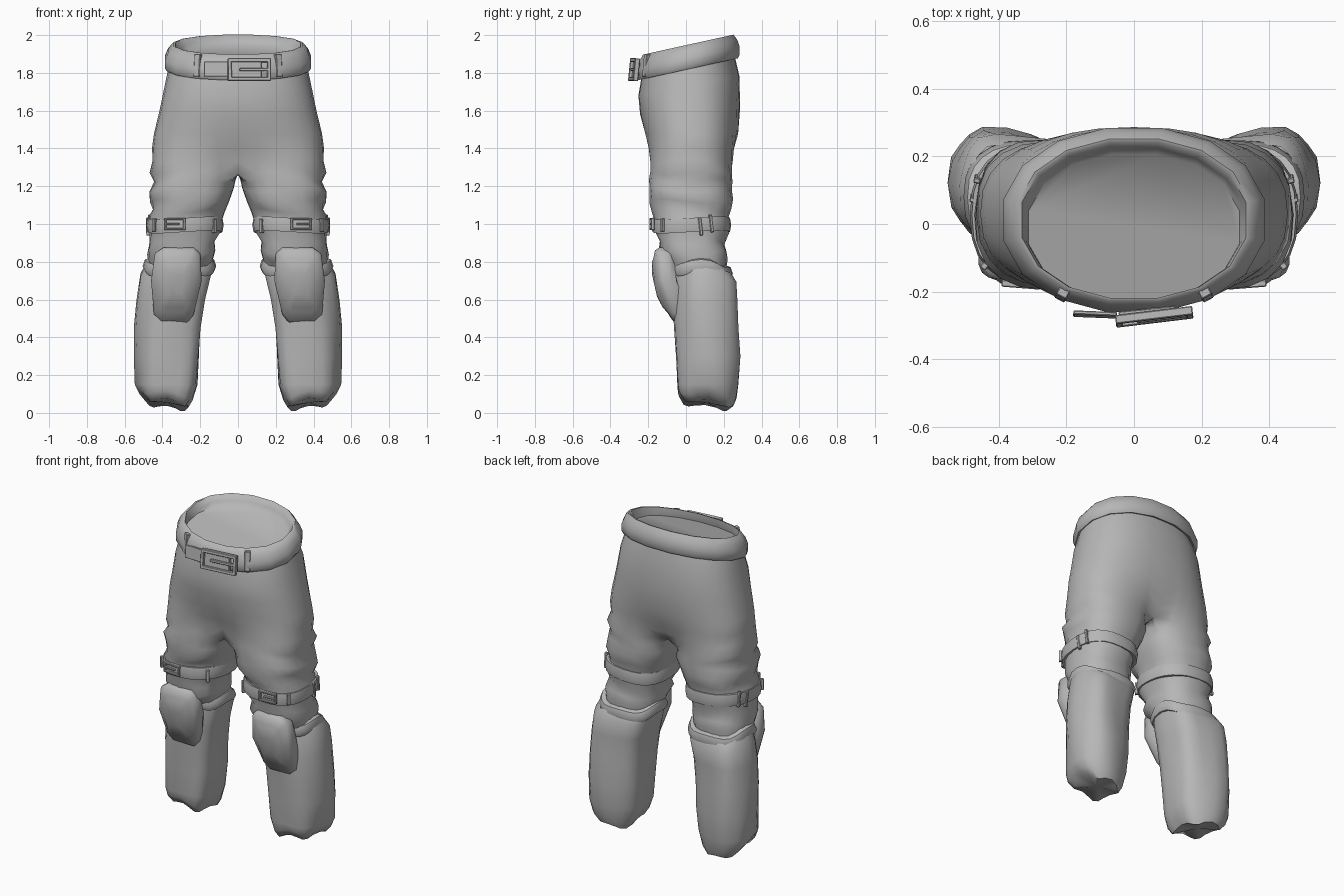
import bpy, bmesh, math
from mathutils import Matrix, Vector

if "Cube" in bpy.data.objects:
    bpy.data.objects.remove(bpy.data.objects["Cube"])

grey = bpy.data.materials.new("cloth grey")
grey.diffuse_color = (0.47, 0.47, 0.47, 1)
grey.use_nodes = True
grey.node_tree.nodes["Principled BSDF"].inputs["Base Color"].default_value = grey.diffuse_color


def finish(name, bm, mirror=False, angle=50):
    bmesh.ops.recalc_face_normals(bm, faces=bm.faces)
    me = bpy.data.meshes.new(name)
    bm.to_mesh(me)
    bm.free()
    me.materials.append(grey)
    ob = bpy.data.objects.new(name, me)
    bpy.context.collection.objects.link(ob)
    bpy.ops.object.select_all(action='DESELECT')
    ob.select_set(True)
    bpy.context.view_layer.objects.active = ob
    bpy.ops.object.shade_smooth_by_angle(angle=math.radians(angle))
    if mirror:
        ob.modifiers.new("mirror", 'MIRROR').merge_threshold = 0.0005
    return ob


def loft(rings, cap_start=False, cap_end=False, loop=False):
    """Skin a list of equal-length closed rings."""
    bm = bmesh.new()
    rows = [[bm.verts.new(p) for p in r] for r in rings]
    pairs = list(zip(rows, rows[1:])) + ([(rows[-1], rows[0])] if loop else [])
    for a, b in pairs:
        for i in range(len(a)):
            j = (i + 1) % len(a)
            bm.faces.new((a[i], a[j], b[j], b[i]))
    if cap_start:
        bm.faces.new(rows[0])
    if cap_end:
        bm.faces.new(rows[-1])
    return bm


def spow(v, e):
    return math.copysign(abs(v) ** e, v)


def oval(t, xi, xo, yf, yb, e=0.82, grow=0.0):
    rx, ry = (xo - xi) / 2 + grow, (yb - yf) / 2 + grow
    return ((xi + xo) / 2 + rx * spow(math.cos(t), e),
            (yf + yb) / 2 + ry * spow(math.sin(t), e))


# Trousers: one half with a seam on x = 0 above the crotch, then mirrored
# z, tilt, inner x, outer x, front y, back y, blend from hip to leg
ROWS = [
    (1.84, .24, 0, .365, -.235, .255, 0), (1.73, .20, 0, .388, -.252, .282, 0),
    (1.60, .08, 0, .415, -.243, .287, 0), (1.48, 0, 0, .445, -.222, .282, .08),
    (1.40, 0, 0, .455, -.208, .268, .3), (1.33, 0, 0, .452, -.20, .255, .6),
    (1.27, 0, 0, .465, -.195, .25, .9), (1.23, 0, .012, .450, -.19, .24, 1),
    (1.18, 0, .022, .468, -.195, .245, 1), (1.12, 0, .045, .465, -.195, .25, 1),
    (1.07, 0, .07, .455, -.175, .235, 1), (1.03, 0, .085, .468, -.172, .228, 1),
    (.96, 0, .095, .472, -.165, .222, 1), (.90, 0, .125, .468, -.14, .205, 1),
    (.85, 0, .12, .478, -.15, .217, 1), (.80, 0, .135, .48, -.11, .215, 1),
    (.70, 0, .16, .47, -.05, .20, 1)]
OUT, INN = 17, 7
rings = []
for z, tilt, xi, xo, yf, yb, w in ROWS:
    ring = []
    e = .93 if z > 1.8 else .84
    for i in range(OUT + INN):
        if i < OUT:
            u = i / (OUT - 1)
            t = math.radians(-140 + 280 * u)
            a = math.radians(-90 + 180 * u)
            hip = (xo * max(0, math.cos(a)) ** e,
                   (yf + yb) / 2 + (yb - yf) / 2 * spow(math.sin(a), e))
        else:
            u = (i - OUT + 1) / (INN + 1)
            t = math.radians(140 + 80 * u)
            hip = (0, yb + (yf - yb) * u)
        # small cloth folds round the thigh
        fold = 0.006 * math.sin(2 * t + z * 45) * (1 if z < 1.5 else .3)
        leg = oval(t, xi, xo, yf, yb, grow=fold if i < OUT else 0)
        x = hip[0] * (1 - w) + leg[0] * w
        y = hip[1] * (1 - w) + leg[1] * w
        if z >= 1.27 and (i >= OUT or i in (0, OUT - 1)):
            x = 0
        ring.append((max(x, 0), y, z + tilt * y + w * .012 * math.sin(3 * t + z * 20)))
    rings.append(ring)
bm = loft(rings)
seam = [f for f in bm.faces if all(v.co.x < 1e-5 for v in f.verts)]
bmesh.ops.delete(bm, geom=seam, context='FACES')
finish("trousers", bm, True, 60)

# Shin guards, flared and closed at the uneven foot end
N = 20
SHIN = [(.775, .14, .49, -.055, .235), (.725, .142, .515, -.064, .265),
        (.60, .172, .533, -.068, .268), (.45, .193, .546, -.062, .272),
        (.30, .203, .546, -.055, .283), (.15, .213, .543, -.05, .272),
        (.085, .24, .52, -.045, .262), (.055, .265, .485, -.02, .245)]
rings = []
for k, (z, xi, xo, yf, yb) in enumerate(SHIN):
    ring = []
    for i in range(N):
        t = 2 * math.pi * i / N
        x, y = oval(t, xi, xo, yf, yb, .75, .006 * math.sin(5 * t + z * 4))
        y += .08 * (x - (xi + xo) / 2)
        dz = -.04 * max(0, math.sin(t)) ** 3 + .012 * math.cos(4 * t) if k < 2 else 0
        if k >= 6:
            dz = .012 * math.cos(4 * t) + .016 * math.cos(t) - .02 * math.sin(t)
            dz -= .010 * (k - 6)
        ring.append((x, y, z + dz))
    rings.append(ring)
bm = loft(rings)
end = [v for v in bm.verts][-N:]
mid = bm.verts.new((.375, .11, .055))
for i in range(N):
    bm.faces.new((end[i], end[(i + 1) % N], mid))
finish("shin_guard", bm, True)


# Bands round the leg: thick closed strips
def band(name, section, dims, dip, e=.8):
    rings = []
    for g, z in section:
        ring = []
        for i in range(24):
            t = 2 * math.pi * i / 24
            x, y = oval(t, *dims, e, g)
            ring.append((x, y, z + dip(t)))
        rings.append(ring)
    finish(name, loft(rings, loop=True), True)


band("shin_cuff", [(-.03, .745), (.008, .735), (.02, .765), (.008, .80), (-.025, .812)],
     (.135, .485, -.068, .228),
     lambda t: -.04 * max(0, math.sin(t)) ** 3 + .012 * math.cos(4 * t))
band("thigh_strap", [(-.02, .962), (.008, .958), (.014, .995), (.008, 1.032), (-.02, 1.03)],
     (.09, .472, -.17, .225), lambda t: .008 * math.sin(2 * t), .82)

# Knee pads: rounded plate with a raised middle, leaning back towards the shin
OUTLINE = [(.235, .875), (.395, .875), (.44, .845), (.46, .70), (.445, .52),
           (.41, .475), (.27, .475), (.235, .52), (.192, .70), (.20, .845)]
LEAN = [(.45, -.065), (.52, -.10), (.60, -.148), (.72, -.178), (.83, -.182), (.90, -.175)]


def lean(z):
    for (z0, y0), (z1, y1) in zip(LEAN, LEAN[1:]):
        if z <= z1:
            return y0 + (y1 - y0) * (z - z0) / (z1 - z0)
    return LEAN[-1][1]


rings = []
for s, d in [(.9, .105), (1, .07), (1, .03), (.93, .010), (.72, .006), (.60, -.002), (.3, -.002)]:
    ring = []
    for x, z in OUTLINE:
        px, pz = .325 + (x - .325) * s, .68 + (z - .68) * s
        ring.append((px, lean(pz) + d + 1.2 * (px - .325) ** 2, pz))
    rings.append(ring)
finish("knee_pad", loft(rings, True, True), True)

# Waist belt: tilted band, wider at its lower edge, with a closed floor inside
rings = []
for g, h, sh in [(-.03, -.115, 0), (.0, -.128, 0), (.012, -.11, 0), (.012, -.07, 0),
                 (-.005, -.03, 0), (-.032, .002, 0), (-.044, .002, 0),
                 (-.056, -.025, -.01), (-.064, -.05, -.022)]:
    ring = []
    for i in range(16):
        t = 2 * math.pi * (i + .5) / 16
        x = (.382 + g) * spow(math.cos(t), .95)
        y = .012 + sh + (.268 + g * .75) * spow(math.sin(t), .92)
        ring.append((x, y, 1.945 + .22 * y + h))
    rings.append(ring)
finish("waist_belt", loft(rings, cap_end=True))


# Small hardware made of bars: (centre, size) lists placed with a yaw
def bars(name, parts, at, yaw=0, tilt=0, mirror=False):
    bm = bmesh.new()
    m = Matrix.Translation(at) @ Matrix.Rotation(yaw, 4, 'Z') @ Matrix.Rotation(tilt, 4, 'X')
    for c, s in parts:
        bmesh.ops.create_cube(bm, size=1,
                              matrix=m @ Matrix.Translation(c) @ Matrix.Diagonal((*s, 1)))
    bmesh.ops.bevel(bm, geom=list(bm.edges), offset=.003, segments=1, affect='EDGES')
    finish(name, bm, mirror, 30)


def frame(w, h, b, d):
    sides = [((0, 0, k * (h - b) / 2), (w, d, b)) for k in (-1, 1)]
    sides += [((k * (w - b) / 2, 0, 0), (b, d, h)) for k in (-1, 1)]
    return sides + [((w * .12, -.003, 0), (w * .7, d * .7, b * .8))]


# Waist buckle, strap tail and belt loops
bars("waist_buckle", frame(.23, .12, .02, .026), (.06, -.275, 1.817), .12, -.1)
bars("buckle_plate", [((0, 0, 0), (.17, .02, .09))], (.04, -.265, 1.817), .1, -.1)
bars("belt_tail", [((0, 0, 0), (.13, .012, .08))], (-.115, -.268, 1.82), -.04, -.1)
bars("belt_loop", [((0, 0, 0), (.034, .03, .12))], (.212, -.207, 1.838), .5, -.1, True)

# Thigh strap buckles and loops
bars("strap_buckle", frame(.115, .066, .013, .02), (.335, -.180, 1.0), .08, 0, True)
bars("strap_keeper", [((0, 0, 0), (.02, .02, .075))], (.125, -.125, .99), -.7, 0, True)
bars("strap_side_loops", [((0, -.03, -.005), (.02, .016, .095)),
                          ((0, .03, .005), (.02, .016, .095))],
     (.47, .105, .995), .2, .12, True)
bars("strap_outer_loop", [((0, 0, 0), (.02, .02, .07))], (.443, -.125, .995), .7, 0, True)
